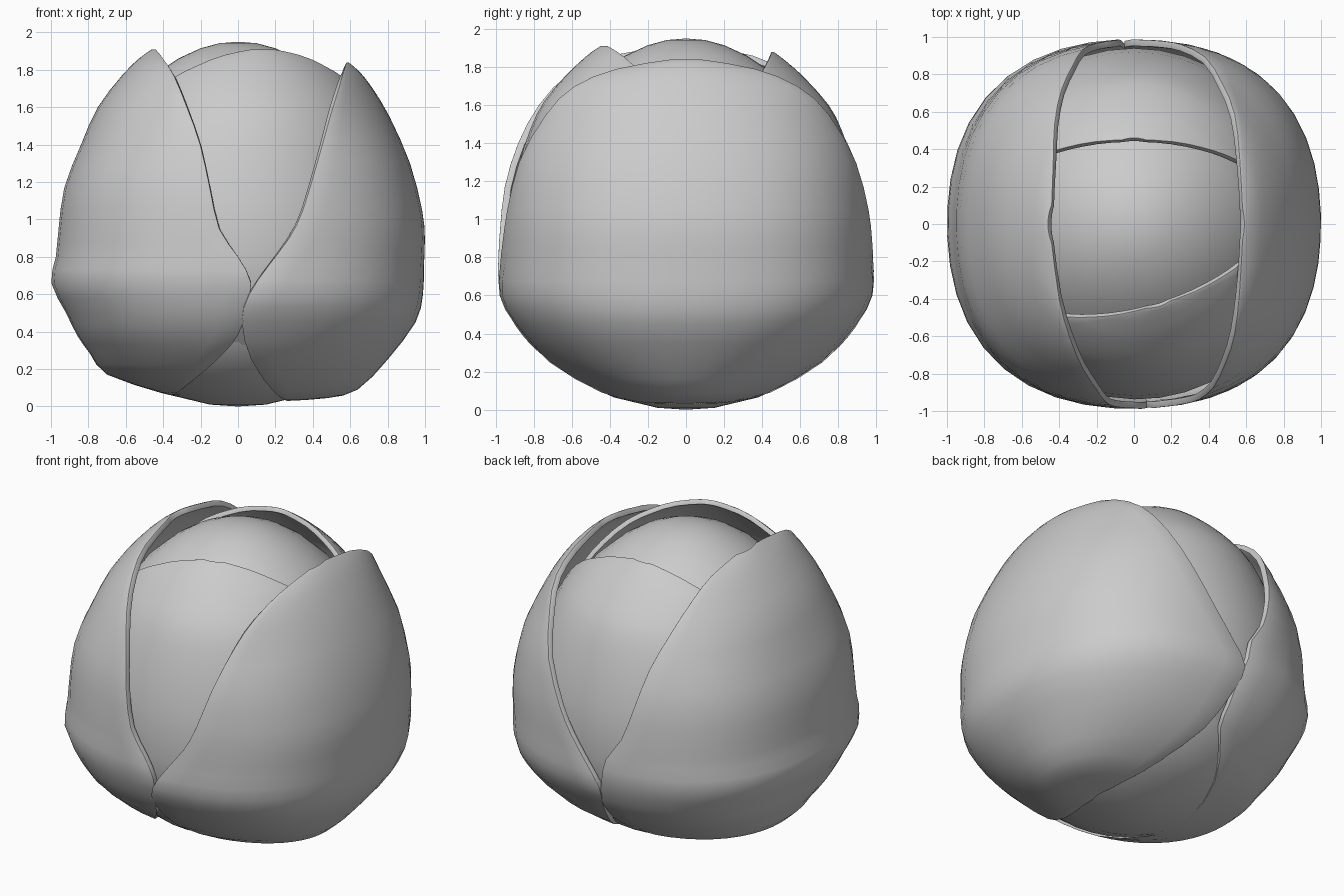
import bpy, bmesh, math

if "Cube" in bpy.data.objects:
    bpy.data.objects.remove(bpy.data.objects["Cube"])


def finish(name, bm, mods=()):
    """Turn a bmesh into a smooth-shaded object."""
    me = bpy.data.meshes.new(name)
    bm.to_mesh(me)
    bm.free()
    ob = bpy.data.objects.new(name, me)
    bpy.context.collection.objects.link(ob)
    bpy.ops.object.select_all(action='DESELECT')
    ob.select_set(True)
    bpy.context.view_layer.objects.active = ob
    for kind, settings in mods:
        mod = ob.modifiers.new(kind.lower(), kind)
        for key, value in settings.items():
            setattr(mod, key, value)
        bpy.ops.object.modifier_apply(modifier=mod.name)
    bpy.ops.object.shade_smooth_by_angle(angle=math.radians(60))
    return ob


def refine(rows):
    """Add one curved in-between row to every pair of rows."""
    out = []
    for i in range(len(rows) - 1):
        p0, p1, p2 = rows[max(i - 1, 0)], rows[i], rows[i + 1]
        p3 = rows[min(i + 2, len(rows) - 1)]
        out.append(p1)
        out.append(tuple((9 * (b + c) - a - d) / 16 for a, b, c, d in zip(p0, p1, p2, p3)))
    return out + [rows[-1]]


def leaf(name, rows, turn, thickness=0.03, bulge=0.0, segs=20):
    """Cupped leaf facing +x, then turned about z; bulge swells its diagonals.
    Each row: height, depth radius, width radius, edge x on -y side, edge x on +y side."""
    bm = bmesh.new()
    grid = []
    c, s = math.cos(turn), math.sin(turn)
    for z, rx, ry, e0, e1 in refine(rows):
        t0, t1 = -math.acos(min(e0 / rx, 0.99)), math.acos(min(e1 / rx, 0.99))
        swell = bulge * max(0, min(1, z / 0.4, (1.9 - z) / 0.6))
        line = []
        for j in range(segs + 1):
            t = t0 + (t1 - t0) * j / segs
            k = 1 + swell * math.sin(2 * t) ** 2
            x, y = k * rx * math.cos(t), k * ry * math.sin(t)
            line.append(bm.verts.new((x * c - y * s, x * s + y * c, z)))
        grid.append(line)
    for a, b in zip(grid, grid[1:]):
        for j in range(segs):
            bm.faces.new((a[j], a[j + 1], b[j + 1], b[j]))
    return finish(name, bm, [
        ('SOLIDIFY', {"thickness": thickness, "offset": -1}),
        ('BEVEL', {"width": 0.011, "segments": 2, "limit_method": 'ANGLE',
                   "angle_limit": math.radians(55)})])


# Egg-shaped heart: wide base, narrow top
profile = [(0, 0.0), (0.15, 0.01), (0.38, 0.065), (0.54, 0.14), (0.69, 0.26), (0.79, 0.4),
           (0.85, 0.6), (0.87, 0.9), (0.82, 1.2), (0.71, 1.48), (0.58, 1.65), (0.44, 1.78),
           (0.32, 1.86), (0.2, 1.915), (0.1, 1.942), (0, 1.95)]
bm = bmesh.new()
points = [bm.verts.new((r, 0, z)) for r, z in profile]
edges = [bm.edges.new(pair) for pair in zip(points, points[1:])]
bmesh.ops.spin(bm, geom=points + edges, cent=(0, 0, 0), axis=(0, 0, 1),
               angle=2 * math.pi, steps=32)
bmesh.ops.remove_doubles(bm, verts=bm.verts, dist=0.0005)
bmesh.ops.recalc_face_normals(bm, faces=bm.faces)
finish("heart", bm)

# Inner leaves, front (slightly twisted) and back
inner = [
    (0.25, 0.66, 0.65, 0.2, 0.2), (0.42, 0.82, 0.8, 0.1, 0.1), (0.6, 0.92, 0.89, 0, 0),
    (0.95, 0.94, 0.91, 0.05, 0.05), (1.25, 0.89, 0.86, 0.15, 0.15),
    (1.48, 0.82, 0.77, 0.24, 0.24), (1.62, 0.75, 0.69, 0.3, 0.3),
    (1.75, 0.64, 0.6, 0.37, 0.37), (1.82, 0.57, 0.52, 0.41, 0.41),
    (1.88, 0.50, 0.44, 0.44, 0.44), (1.91, 0.46, 0.3, 0.45, 0.45)]
leaf("inner_front_leaf", inner, math.radians(-73))
back = [(z if z < 1 else 1 + (z - 1) * 0.967, a, b, c, d) for z, a, b, c, d in inner]
leaf("inner_back_leaf", back, math.radians(90))

# Outer leaves, left and right
left = [
    (0.06, 0.35, 0.35, 0.34, 0.34), (0.075, 0.42, 0.40, 0.32, 0.32),
    (0.17, 0.70, 0.60, 0.18, 0.2), (0.28, 0.79, 0.75, 0.05, 0.08),
    (0.38, 0.86, 0.85, 0.03, 0.0), (0.5, 0.92, 0.93, 0.03, -0.04),
    (0.66, 1.0, 0.985, 0.07, -0.07), (0.8, 0.975, 0.985, 0.1, 0.0),
    (0.95, 0.96, 0.98, 0.2, 0.1), (1.17, 0.93, 0.96, 0.27, 0.15),
    (1.4, 0.84, 0.90, 0.32, 0.2), (1.6, 0.75, 0.82, 0.38, 0.27),
    (1.77, 0.62, 0.72, 0.42, 0.34), (1.86, 0.53, 0.6, 0.43, 0.4),
    (1.91, 0.46, 0.35, 0.44, 0.44)]
right = [
    (0.03, 0.27, 0.27, 0.26, 0.26), (0.045, 0.48, 0.3, 0.23, 0.23),
    (0.09, 0.64, 0.46, 0.18, 0.18), (0.25, 0.8, 0.72, 0.07, 0.05),
    (0.45, 0.95, 0.9, 0.02, -0.02), (0.6, 0.99, 0.98, 0.06, -0.05),
    (0.75, 0.995, 0.985, 0.16, 0.05), (0.9, 1.0, 0.985, 0.27, 0.16),
    (1.05, 0.985, 0.98, 0.34, 0.25), (1.3, 0.92, 0.95, 0.41, 0.37),
    (1.55, 0.81, 0.89, 0.48, 0.46), (1.7, 0.72, 0.85, 0.53, 0.53),
    (1.79, 0.65, 0.72, 0.56, 0.56), (1.84, 0.59, 0.45, 0.58, 0.58)]
leaf("outer_left_leaf", left, math.pi, 0.035, 0.05)
leaf("outer_right_leaf", right, 0, 0.035, 0.05)
